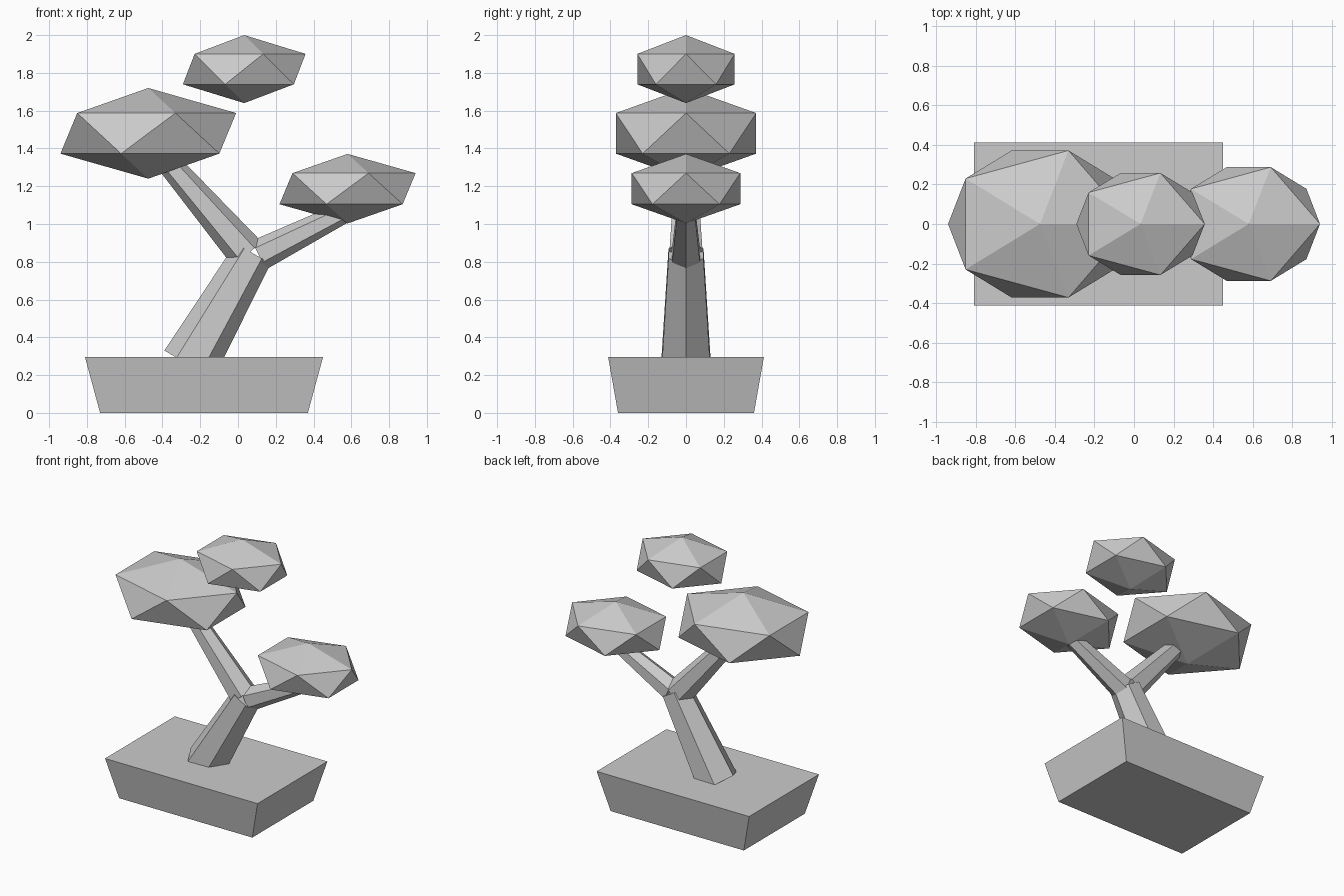
import bpy
import bmesh
from math import cos, sin, tau
from mathutils import Vector

cube = bpy.data.objects.get("Cube")
if cube:
    bpy.data.objects.remove(cube, do_unlink=True)

# One flat grey for the whole model
grey = bpy.data.materials.new("plain grey")
grey.use_nodes = True
grey.diffuse_color = (0.6, 0.6, 0.6, 1)
grey.node_tree.nodes["Principled BSDF"].inputs["Base Color"].default_value = (0.6, 0.6, 0.6, 1)


def finish(name, bm, location=(0, 0, 0)):
    bmesh.ops.recalc_face_normals(bm, faces=bm.faces[:])
    mesh = bpy.data.meshes.new(name)
    bm.to_mesh(mesh)
    bm.free()
    mesh.materials.append(grey)
    obj = bpy.data.objects.new(name, mesh)
    obj.location = location
    bpy.context.collection.objects.link(obj)
    return obj


def loft(name, lower, upper):
    """Closed solid between two matching outlines."""
    bm = bmesh.new()
    a = [bm.verts.new(p) for p in lower]
    b = [bm.verts.new(p) for p in upper]
    n = len(a)
    bm.faces.new(a)
    bm.faces.new(b)
    for i in range(n):
        j = (i + 1) % n
        bm.faces.new((a[i], a[j], b[j], b[i]))
    return finish(name, bm)


def limb(name, start, end, r_start, r_end):
    """Tapered six-sided limb leaning in the XZ plane."""
    start, end = Vector(start), Vector(end)
    side = Vector((0, 1, 0))
    across = side.cross((end - start).normalized())

    def ring(centre, r):
        return [centre + r * (across * cos(tau * i / 6) + side * sin(tau * i / 6))
                for i in range(6)]

    return loft(name, ring(start, r_start), ring(end, r_end))


def rectangle(x0, x1, y, z):
    return [(x0, -y, z), (x1, -y, z), (x1, y, z), (x0, y, z)]


def crown(name, location, radii):
    """Squashed faceted foliage clump."""
    bm = bmesh.new()
    bmesh.ops.create_icosphere(bm, subdivisions=1, radius=1)
    bmesh.ops.scale(bm, vec=radii, verts=bm.verts[:])
    return finish(name, bm, location)


# Flared planter tray
loft("planter", rectangle(-0.73, 0.37, 0.36, 0), rectangle(-0.81, 0.45, 0.412, 0.295))

# Leaning trunk and its two branches
limb("trunk", (-0.26, 0, 0.255), (0.08, 0, 0.844), 0.15, 0.107)
limb("right_branch", (0.05, 0, 0.84), (-0.4, 0, 1.36), 0.1, 0.06)
limb("left_branch", (0.11, 0, 0.835), (0.58, 0, 1.07), 0.085, 0.055)

# Foliage clumps
crown("right_foliage", (-0.475, 0, 1.48), (0.52, 0.437, 0.24))
crown("top_foliage", (0.033, 0, 1.82), (0.363, 0.303, 0.18))
crown("left_foliage", (0.58, 0, 1.187), (0.403, 0.338, 0.184))
